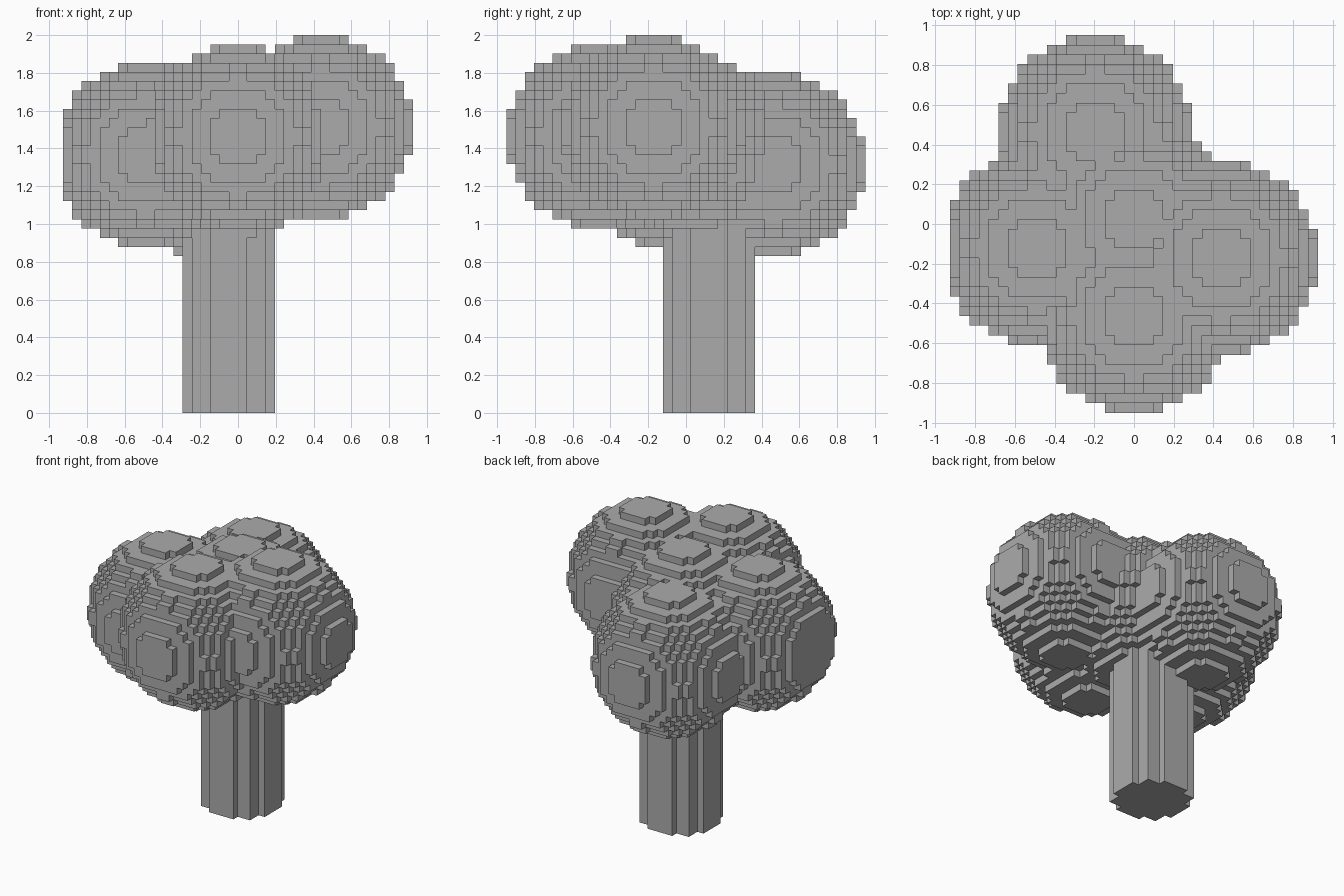
import bpy
import bmesh
from itertools import product
from mathutils import Vector

cube = bpy.data.objects.get("Cube")
if cube:
    bpy.data.objects.remove(cube)

# The tree is 41 blocks tall on a 38 x 39 block footprint
GRID = (38, 39, 41)
BLOCK = 2 / GRID[2]

grey = bpy.data.materials.new("plain grey")
grey.use_nodes = True
colour = (0.41, 0.41, 0.41, 1)
grey.diffuse_color = colour
grey.node_tree.nodes["Principled BSDF"].inputs["Base Color"].default_value = colour


def ball(centre, radius):
    """Blocks whose middles lie in a sphere, clipped to the grid."""
    spans = [range(max(0, c - radius), min(g, c + radius)) for c, g in zip(centre, GRID)]
    return {b for b in product(*spans)
            if sum((n + 0.5 - c) ** 2 for n, c in zip(b, centre)) <= radius ** 2}


def column(cx, cy, radius, top):
    """Blocks of an upright round column."""
    return {(i, j, k)
            for i in range(cx - radius, cx + radius)
            for j in range(cy - radius, cy + radius)
            for k in range(top)
            if (i + 0.5 - cx) ** 2 + (j + 0.5 - cy) ** 2 <= radius ** 2}


def build(name, blocks, solid):
    """Mesh the outer faces of the blocks, leaving out faces buried in solid."""
    bm = bmesh.new()
    corners = {}

    def corner(p):
        if p not in corners:
            corners[p] = bm.verts.new(Vector((p[0] - GRID[0] / 2, p[1] - GRID[1] / 2, p[2])) * BLOCK)
        return corners[p]

    for block in sorted(blocks):
        for axis, side in product(range(3), (0, 1)):
            near = list(block)
            near[axis] += 2 * side - 1
            if tuple(near) in solid:
                continue
            quad = []
            for u, v in ((0, 0), (1, 0), (1, 1), (0, 1)):
                p = list(block)
                p[axis] += side
                p[(axis + 1) % 3] += u
                p[(axis + 2) % 3] += v
                quad.append(corner(tuple(p)))
            bm.faces.new(quad if side else quad[::-1])

    mesh = bpy.data.meshes.new(name)
    bm.to_mesh(mesh)
    bm.free()
    mesh.materials.append(grey)
    bpy.context.collection.objects.link(bpy.data.objects.new(name, mesh))


# Five leaf clumps: front, right, left, back and middle
clumps = [(19, 10, 30), (28, 16, 31), (9, 17, 28), (15, 29, 27), (19, 20, 29)]
crown = set().union(*(ball(c, 10) for c in clumps))

# Round trunk running up into the crown
trunk = column(18, 22, 5, 29) - crown

build("crown", crown, crown | trunk)
build("trunk", trunk, crown | trunk)
